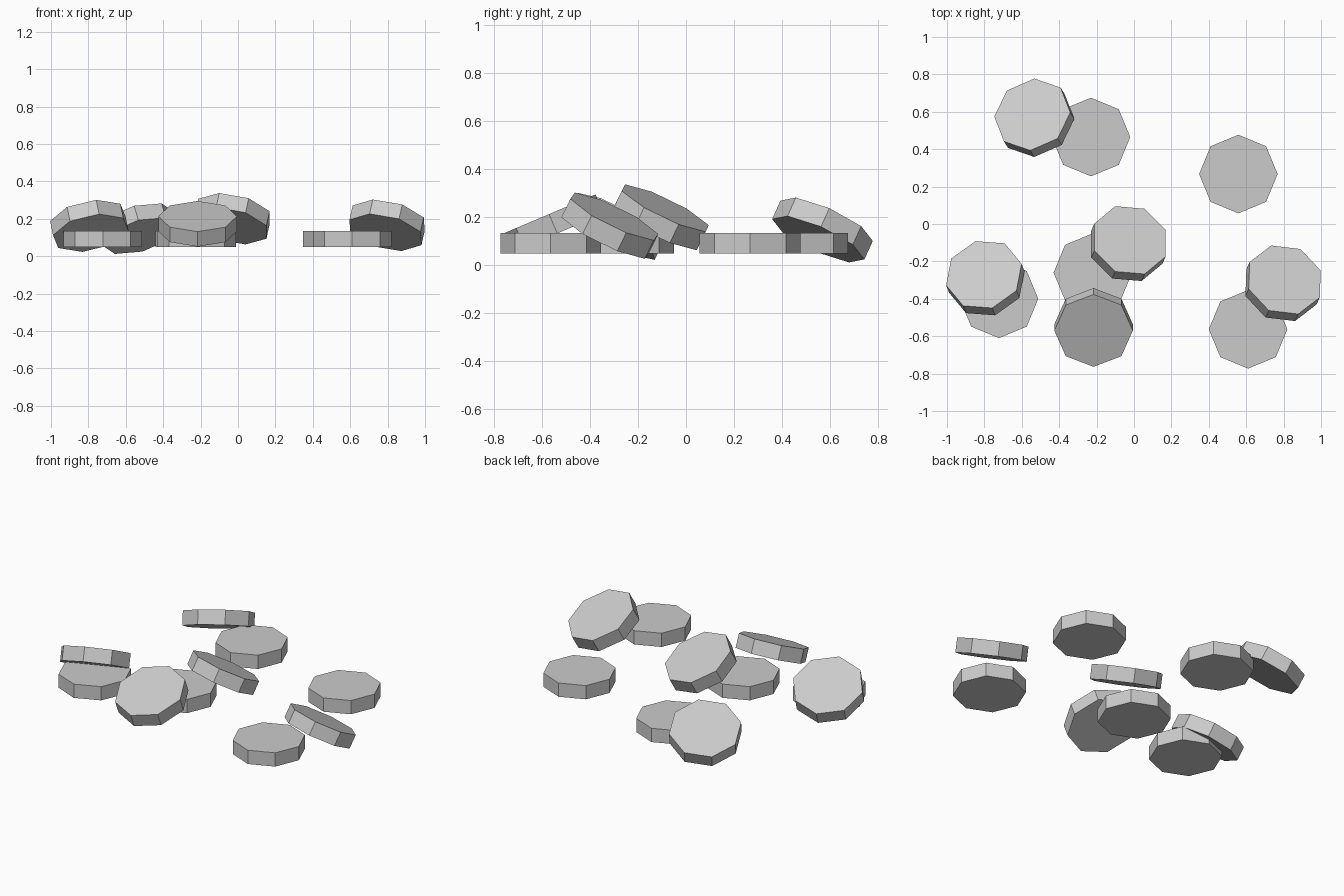
import bpy
from math import radians
from mathutils import Vector, Matrix

if "Cube" in bpy.data.objects:
    bpy.data.objects.remove(bpy.data.objects["Cube"])

RADIUS, THICK = 0.21, 0.087


def disc(name, centre, lean=(0, 0), phase=0):
    """Octagonal disc whose top face leans towards the horizontal direction given."""
    bpy.ops.mesh.primitive_cylinder_add(vertices=8, radius=RADIUS, depth=THICK)
    ob = bpy.context.object
    ob.name = name
    nx, ny = lean
    normal = Vector((nx, ny, (1 - nx * nx - ny * ny) ** 0.5))
    tilt = Vector((0, 0, 1)).rotation_difference(normal).to_matrix().to_4x4()
    ob.matrix_world = (Matrix.Translation(centre) @ tilt
                       @ Matrix.Rotation(radians(phase), 4, 'Z'))


# Discs lying flat
flat = [(-0.23, 0.465), (0.558, 0.267), (-0.722, -0.4), (-0.22, -0.26), (0.61, -0.563)]
for i, (x, y) in enumerate(flat, 1):
    disc(f"flat_disc_{i}", (x, y, 0.092))

# Discs leaning on the flat ones
disc("leaning_disc_front", (-0.216, -0.553, 0.173), (0, -0.39))
disc("leaning_disc_left", (-0.795, -0.29, 0.162), (-0.18, 0.45), 15)
disc("leaning_disc_right", (0.797, -0.317, 0.165), (0.2, 0.43), 18)
disc("leaning_disc_middle", (-0.03, -0.105, 0.2), (0.19, 0.43), 20)
disc("leaning_disc_back", (-0.533, 0.568, 0.147), (-0.25, 0.40), 0)
